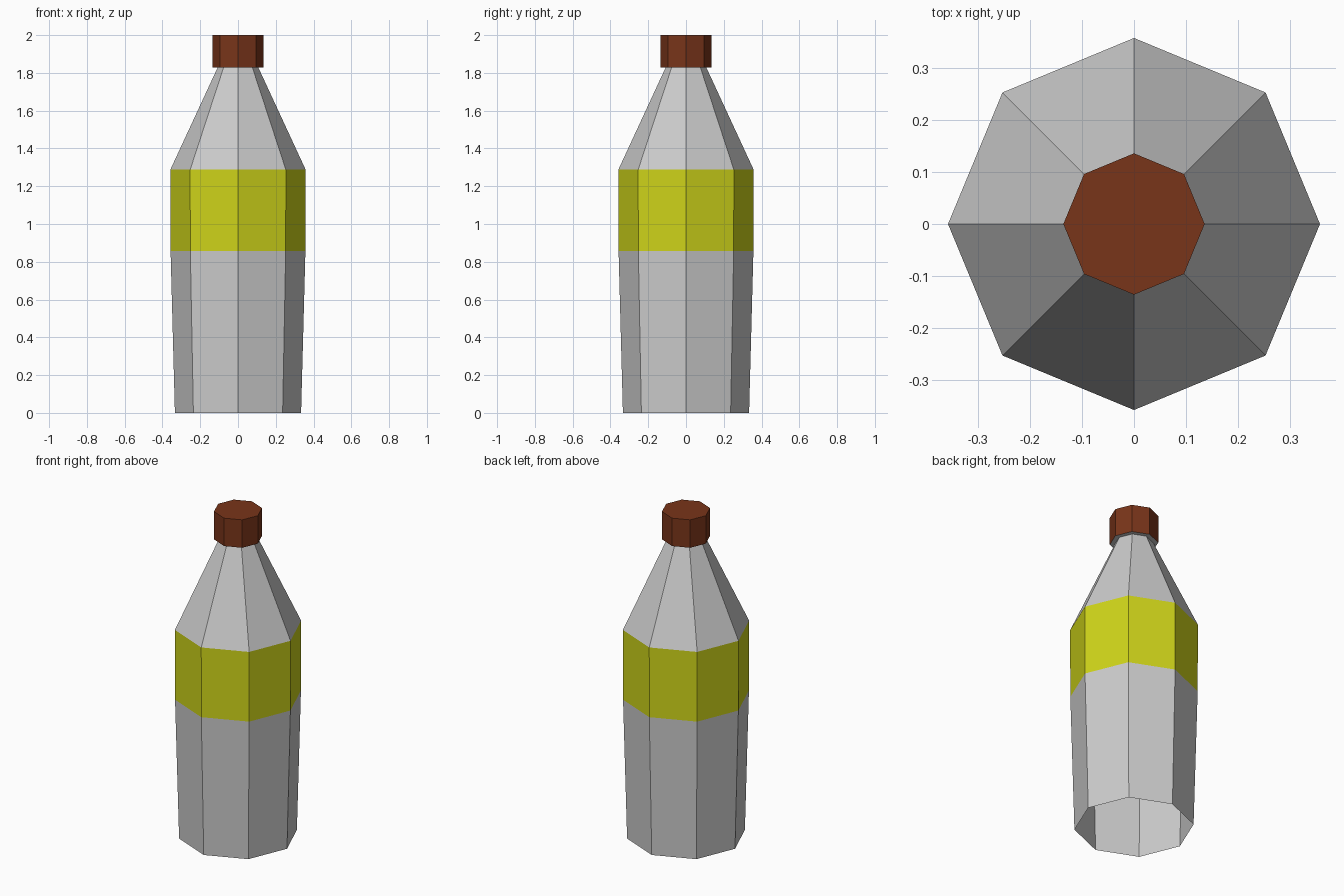
import bpy, bmesh
from math import cos, sin, pi

if "Cube" in bpy.data.objects:
    bpy.data.objects.remove(bpy.data.objects["Cube"])

SIDES = 8


def material(name, color):
    m = bpy.data.materials.new(name)
    m.diffuse_color = (*color, 1)
    m.use_nodes = True
    m.node_tree.nodes["Principled BSDF"].inputs["Base Color"].default_value = m.diffuse_color
    return m


def lathe(name, profile, mat=None, cap_top=False):
    """Eight-sided shell through (radius, z) rings, open at the bottom."""
    bm = bmesh.new()
    rings = [[bm.verts.new((r * cos(2 * pi * i / SIDES), r * sin(2 * pi * i / SIDES), z))
              for i in range(SIDES)] for r, z in profile]
    for a, b in zip(rings, rings[1:]):
        for i in range(SIDES):
            j = (i + 1) % SIDES
            bm.faces.new((a[i], a[j], b[j], b[i]))
    if cap_top:
        bm.faces.new(rings[-1])
    mesh = bpy.data.meshes.new(name)
    bm.to_mesh(mesh)
    bm.free()
    if mat:
        mesh.materials.append(mat)
    obj = bpy.data.objects.new(name, mesh)
    bpy.context.collection.objects.link(obj)
    return obj


yellow = material("label_yellow", (0.62, 0.66, 0.01))
brown = material("cap_brown", (0.19, 0.035, 0.01))

# Tapered lower body, open underneath
lathe("lower_body", [(0.334, 0), (0.357, 0.858)])
# Label band
lathe("label_band", [(0.357, 0.858), (0.358, 1.288)], yellow)
# Sloping shoulder, flaring out to the rim under the cap
lathe("shoulder", [(0.358, 1.288), (0.108, 1.828), (0.136, 1.828)])
# Screw cap
lathe("cap", [(0.136, 1.828), (0.136, 2.0)], brown, cap_top=True)
